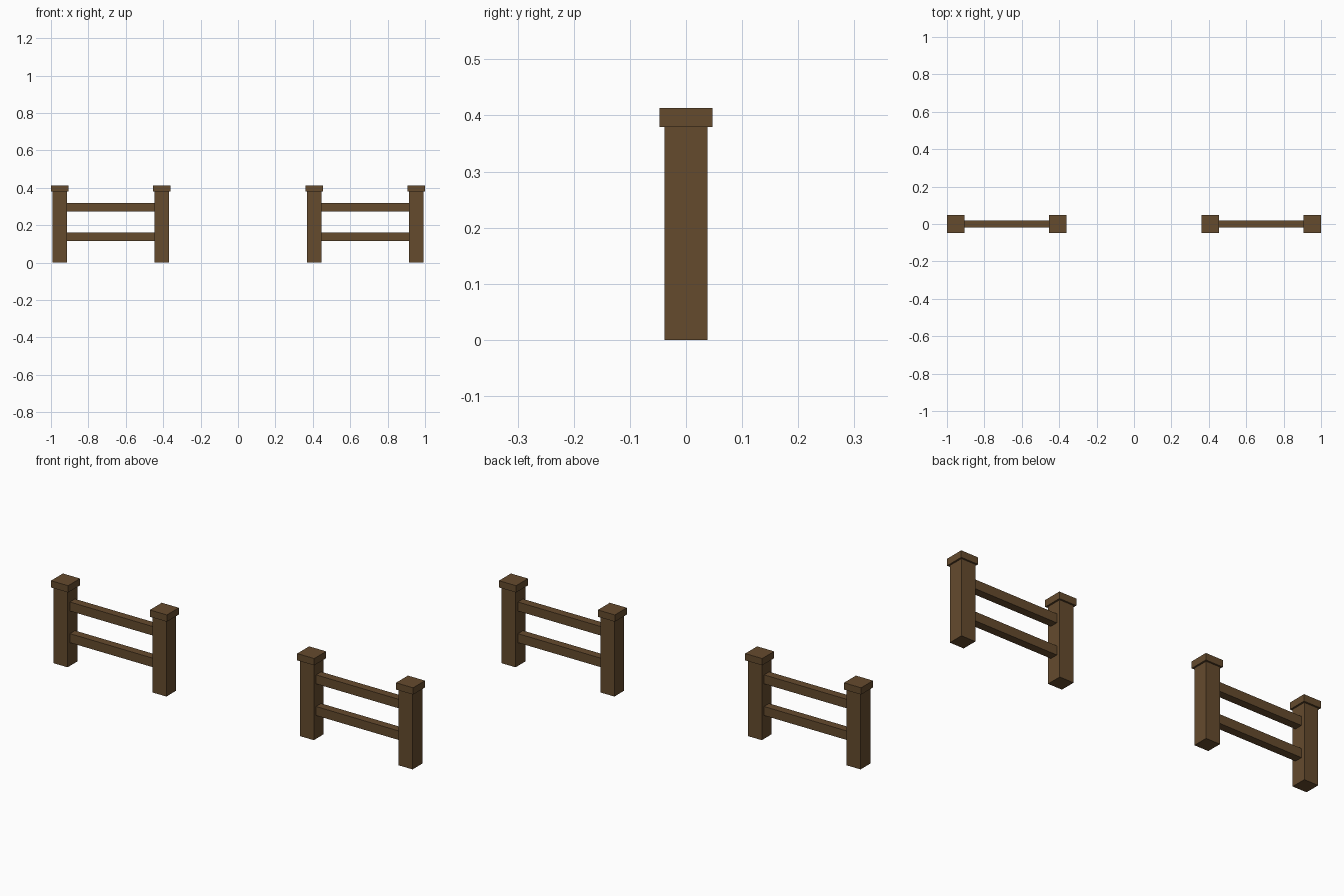
import bpy

cube = bpy.data.objects.get("Cube")
if cube:
    bpy.data.objects.remove(cube, do_unlink=True)

# Single wood colour
wood = bpy.data.materials.new("brown_wood")
wood.use_nodes = True
colour = (0.13, 0.07, 0.027, 1)
wood.diffuse_color = colour
wood.node_tree.nodes["Principled BSDF"].inputs["Base Color"].default_value = colour


def box(name, x, size, bottom):
    """Box of the given size, centred on x and y = 0, resting at height bottom."""
    bpy.ops.mesh.primitive_cube_add(size=1, location=(x, 0, bottom + size[2] / 2))
    ob = bpy.context.object
    ob.name = name
    ob.scale = size
    bpy.ops.object.transform_apply(location=False, rotation=False, scale=True)
    ob.data.materials.append(wood)


POST = 0.077
CAP = 0.094
HALF_SPAN = 0.273
CAP_BOTTOM = 0.379

# Two fence sections with an open gap between them
for side, centre in (("left", 0.68), ("right", -0.68)):
    # Square posts with overhanging caps
    for end, sign in (("outer", 1), ("inner", -1)):
        x = centre + sign * HALF_SPAN * (1 if centre > 0 else -1)
        box(f"{side}_{end}_post", x, (POST, POST, CAP_BOTTOM), 0)
        box(f"{side}_{end}_post_cap", x, (CAP, CAP, 0.034), CAP_BOTTOM)
    # Horizontal rails between the posts
    for level, bottom in (("lower", 0.116), ("upper", 0.274)):
        box(f"{side}_{level}_rail", centre, (2 * HALF_SPAN - POST, 0.04, 0.045), bottom)
